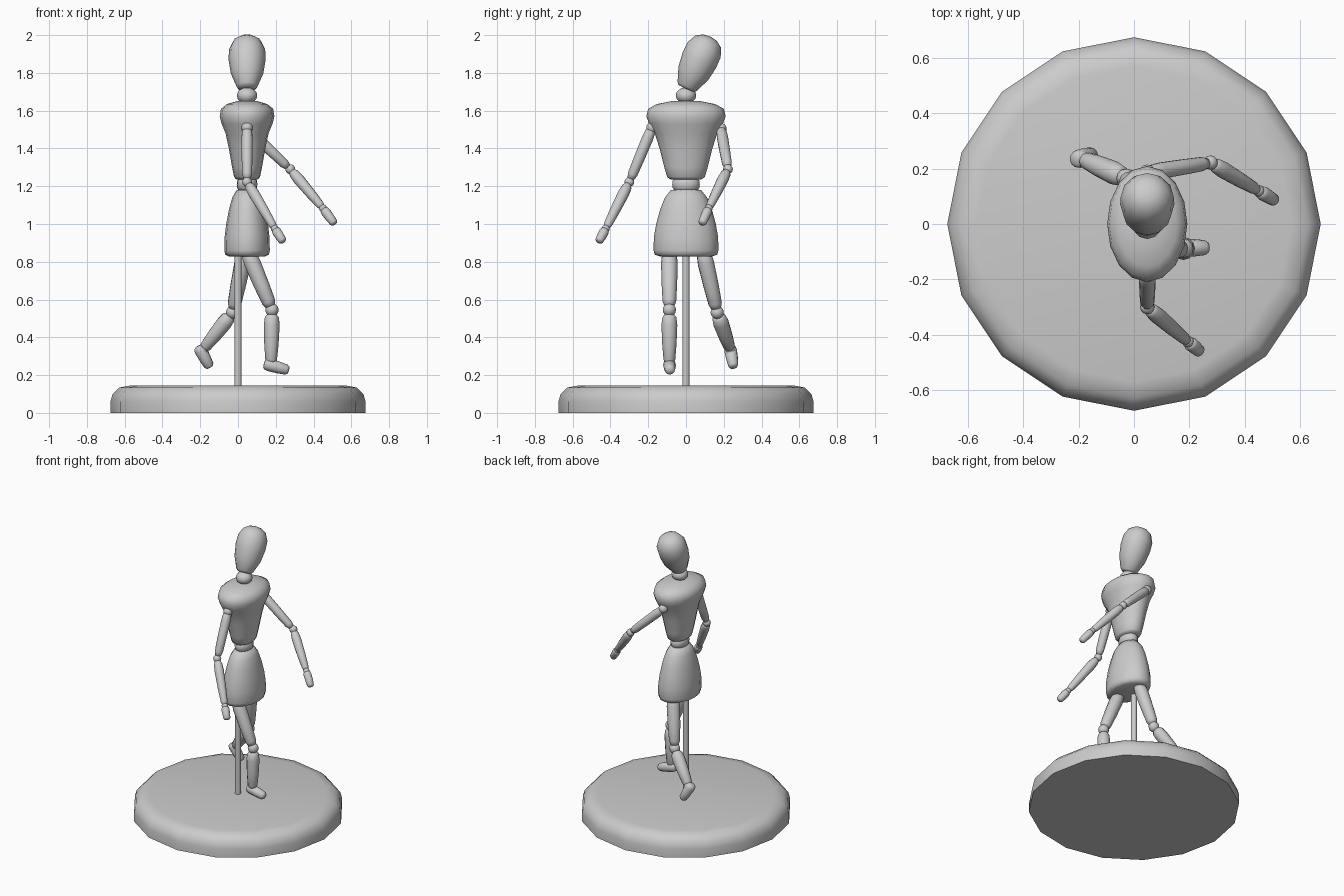
import bpy, bmesh, math
from mathutils import Vector, Matrix

if "Cube" in bpy.data.objects:
    bpy.data.objects.remove(bpy.data.objects["Cube"])


def lathe(name, profile, a=(0, 0, 0), b=(0, 0, 1), segs=16, squash=1.0):
    """Revolve (radius, distance) pairs about the axis starting at a, aimed at b."""
    a, b = Vector(a), Vector(b)
    bm = bmesh.new()
    rings = []
    for r, t in profile:
        if r == 0:
            rings.append([bm.verts.new((0, 0, t))])
        else:
            rings.append([bm.verts.new((r * squash * math.cos(2 * math.pi * i / segs),
                                        r * math.sin(2 * math.pi * i / segs), t))
                          for i in range(segs)])
    for lo, hi in zip(rings, rings[1:]):
        for i in range(segs):
            j = (i + 1) % segs
            if len(lo) == 1:
                bm.faces.new((lo[0], hi[j], hi[i]))
            elif len(hi) == 1:
                bm.faces.new((lo[i], lo[j], hi[0]))
            else:
                bm.faces.new((lo[i], lo[j], hi[j], hi[i]))
    rot = Vector((0, 0, 1)).rotation_difference((b - a).normalized()).to_matrix().to_4x4()
    bm.transform(Matrix.Translation(a) @ rot)
    mesh = bpy.data.meshes.new(name)
    bm.to_mesh(mesh)
    bm.free()
    ob = bpy.data.objects.new(name, mesh)
    bpy.context.collection.objects.link(ob)
    bpy.ops.object.select_all(action='DESELECT')
    ob.select_set(True)
    bpy.context.view_layer.objects.active = ob
    bpy.ops.object.shade_smooth_by_angle(angle=math.radians(65))
    return ob


def limb(name, a, b, r0, r1, trim0=0.0, trim1=0.0):
    """Tapered, round-ended wooden segment between two joints."""
    a, b = Vector(a), Vector(b)
    d = (b - a).normalized()
    a, b = a + d * trim0, b - d * trim1
    n = (b - a).length
    rm = r0 * 0.62 + r1 * 0.38
    lathe(name, [(0, 0), (r0 * .6, n * .015), (r0 * .88, n * .07), (r0, n * .22),
                 (rm, n * .6), (r1, n * .9), (r1 * .7, n * .985), (0, n)], a, b, 12)


def ball(name, c, r, flat=1.0, segs=12):
    """Ball joint, optionally flattened vertically."""
    steps = [math.pi * i / 8 for i in range(9)]
    prof = [(0 if i in (0, 8) else r * math.sin(t), -r * flat * math.cos(t))
            for i, t in enumerate(steps)]
    lathe(name, prof, c, Vector(c) + Vector((0, 0, 1)), segs)


CX = 0.048  # body axis

# stand
lathe("base", [(0, 0), (.675, 0), (.675, .06), (.664, .1), (.63, .134), (.57, .145), (0, .145)])
lathe("support_rod", [(0, .13), (.019, .13), (.019, .88), (0, .88)], segs=12)

# trunk (wide along y, figure faces +x)
lathe("pelvis", [(0, .828), (.14, .829), (.165, .838), (.172, .86), (.17, .93), (.158, 1.0),
                 (.136, 1.08), (.112, 1.14), (.08, 1.18), (0, 1.19)],
      (CX, 0, 0), (CX, 0, 1), 16, .7)
lathe("waist_joint", [(0, 1.17), (.055, 1.175), (.07, 1.19), (.073, 1.21), (.07, 1.23),
                      (.055, 1.245), (0, 1.25)], (CX, 0, 0), (CX, 0, 1), 16, .75)
lathe("chest", [(0, 1.235), (.085, 1.237), (.1, 1.25), (.115, 1.3), (.14, 1.4), (.165, 1.48),
                (.195, 1.53), (.21, 1.57), (.2, 1.61), (.155, 1.635), (.08, 1.65), (0, 1.655)],
      (CX, 0, 0), (CX, 0, 1), 16, .69)
ball("neck_joint", (CX, 0, 1.68), .054, .8)

# head, tilted sideways
lathe("head", [(0, 0), (.045, .002), (.056, .015), (.086, .09), (.098, .17), (.096, .23),
               (.074, .278), (.04, .3), (0, .306)],
      (CX, 0, 1.715), (CX, .13, 1.715 + .28), 12)

# arms: shoulder, elbow, wrist, fingertip
arms = {
    "right": ((CX, -.18, 1.51), (CX, -.3, 1.222), (.195, -.425, .975), (.24, -.463, .905)),
    "left": ((CX, .185, 1.505), (.277, .222, 1.29), (.45, .12, 1.083), (.512, .083, 1.0)),
}
for side, (s, e, w, f) in arms.items():
    ball(side + "_shoulder", s, .03)
    limb(side + "_upper_arm", s, e, .03, .026, 0, .015)
    ball(side + "_elbow", e, .026)
    limb(side + "_forearm", e, w, .03, .022, .012, 0)
    ball(side + "_wrist", w, .021)
    limb(side + "_hand", w, f, .026, .022, .004)

# legs: hip, knee, ankle, heel, toe
legs = {
    "right": ((CX, -.088, .86), (.18, -.088, .545), (.175, -.088, .255),
              (.137, -.088, .262), (.27, -.085, .225)),
    "left": ((CX - .01, .09, .86), (-.028, .165, .532), (-.185, .235, .335),
             (-.21, .232, .355), (-.148, .252, .24)),
}
for side, (h, k, a, heel, toe) in legs.items():
    ball(side + "_hip", h, .042)
    limb(side + "_thigh", h, k, .044, .036, 0, .015)
    ball(side + "_knee", k, .035)
    limb(side + "_shin", k, a, .042, .031, .02, 0)
    ball(side + "_ankle", a, .03)
    limb(side + "_foot", heel, toe, .034, .027)
